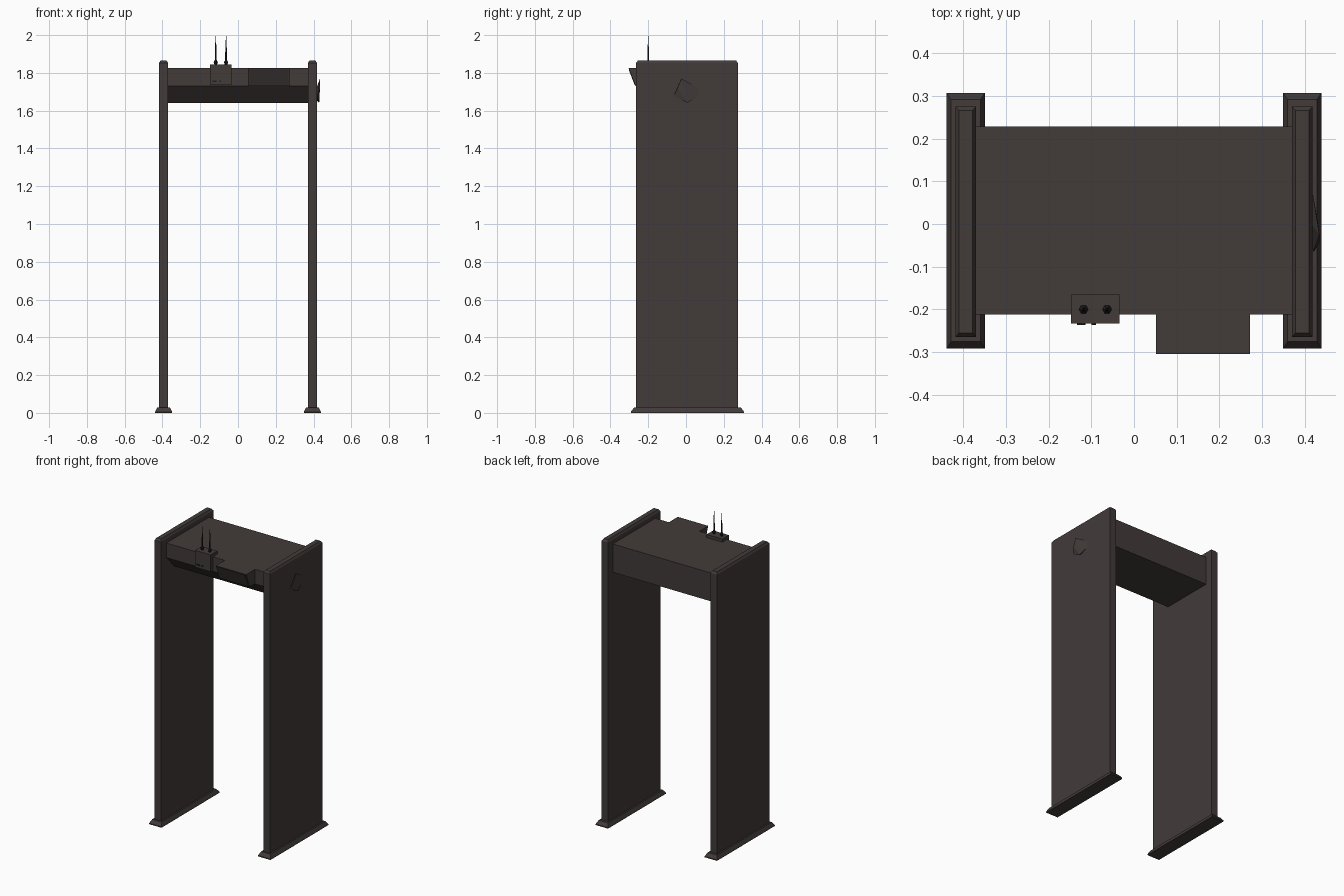
import bpy, bmesh, math

if "Cube" in bpy.data.objects:
    bpy.data.objects.remove(bpy.data.objects["Cube"])


def mat(name, col):
    m = bpy.data.materials.new(name)
    m.diffuse_color = (*col, 1)
    m.use_nodes = True
    m.node_tree.nodes["Principled BSDF"].inputs["Base Color"].default_value = m.diffuse_color
    return m


body = mat("dark warm grey", (0.055, 0.043, 0.042))
black = mat("black rubber", (0.015, 0.013, 0.013))
screen = mat("screen grey", (0.045, 0.037, 0.036))


def finish(name, bm, material):
    bmesh.ops.recalc_face_normals(bm, faces=bm.faces[:])
    me = bpy.data.meshes.new(name)
    bm.to_mesh(me)
    bm.free()
    me.materials.append(material)
    ob = bpy.data.objects.new(name, me)
    bpy.context.collection.objects.link(ob)
    return ob


def stack(name, rings, material):
    """Rectangular rings (x0, x1, y0, y1, z) joined from bottom to top."""
    bm = bmesh.new()
    prev = None
    for x0, x1, y0, y1, z in rings:
        cur = [bm.verts.new(p) for p in ((x0, y0, z), (x1, y0, z), (x1, y1, z), (x0, y1, z))]
        if prev:
            for i in range(4):
                j = (i + 1) % 4
                bm.faces.new((prev[i], prev[j], cur[j], cur[i]))
        else:
            bm.faces.new(cur[::-1])
        prev = cur
    bm.faces.new(prev)
    return finish(name, bm, material)


def extrude_x(name, profile, x0, x1, material):
    """Side profile of (y, z) points extruded along x."""
    bm = bmesh.new()
    a = [bm.verts.new((x0, y, z)) for y, z in profile]
    b = [bm.verts.new((x1, y, z)) for y, z in profile]
    bm.faces.new(a)
    bm.faces.new(b[::-1])
    for i in range(len(a)):
        j = (i + 1) % len(a)
        bm.faces.new((a[i], a[j], b[j], b[i]))
    return finish(name, bm, material)


# Side panels with chamfered tops, and their flared feet
for side, cx in (("left", -0.394), ("right", 0.394)):
    stack(side + "_panel", [
        (cx - .024, cx + .024, -.265, .275, .02),
        (cx - .024, cx + .024, -.265, .275, 1.852),
        (cx - .016, cx + .016, -.255, .266, 1.865)], body)
    stack(side + "_foot", [
        (cx - .045, cx + .045, -.292, .307, 0),
        (cx - .045, cx + .045, -.292, .307, .006),
        (cx - .034, cx + .034, -.275, .291, .028)], body)

# Crossbeam with sloped lower front
extrude_x("crossbeam", [(-.212, 1.825), (.228, 1.825), (.228, 1.64), (-.126, 1.64), (-.212, 1.73)],
          -.372, .372, body)

# Display housing leaning forward, with its screen plate
extrude_x("display_housing", [(-.304, 1.825), (-.2, 1.825), (-.2, 1.73), (-.267, 1.73)],
          .052, .272, body)
extrude_x("display_screen", [(-.304, 1.819), (-.300, 1.819), (-.268, 1.736), (-.272, 1.736)],
          .06, .264, screen)

# Receiver box
stack("receiver_box", [(-.147, -.034, -.233, -.165, 1.735),
                       (-.147, -.034, -.233, -.165, 1.845)], body)

# Small sockets on the receiver front
for i, (x, w) in enumerate(((-.127, .007), (-.117, .004), (-.094, .005))):
    stack("socket_%d" % (i + 1), [(x - w, x + w, -.237, -.23, 1.752),
                                  (x - w, x + w, -.237, -.23, 1.759)], black)

# Antennas: flared base tapering to a thin whip
for side, x in (("left", -.118), ("right", -.063)):
    bm = bmesh.new()
    prev = None
    for r, z in ((.006, 1.84), (.011, 1.857), (.005, 1.868), (.0045, 1.91), (.001, 1.995)):
        cur = [bm.verts.new((x + r * math.cos(k * math.tau / 6), -.2 + r * math.sin(k * math.tau / 6), z))
               for k in range(6)]
        if prev:
            for i in range(6):
                j = (i + 1) % 6
                bm.faces.new((prev[i], prev[j], cur[j], cur[i]))
        else:
            bm.faces.new(cur[::-1])
        prev = cur
    bm.faces.new(prev)
    finish(side + "_antenna", bm, black)

# Tilted wedge-shaped sensor on the right panel
bm = bmesh.new()
for p in ((.434, -.024, 1.77), (.419, .07, 1.717), (.419, .066, 1.675), (.43, .008, 1.642),
          (.42, -.066, 1.675), (.434, -.045, 1.72), (.408, .01, 1.70), (.408, .01, 1.66)):
    bm.verts.new(p)
bmesh.ops.convex_hull(bm, input=bm.verts[:])
finish("side_sensor", bm, body)
